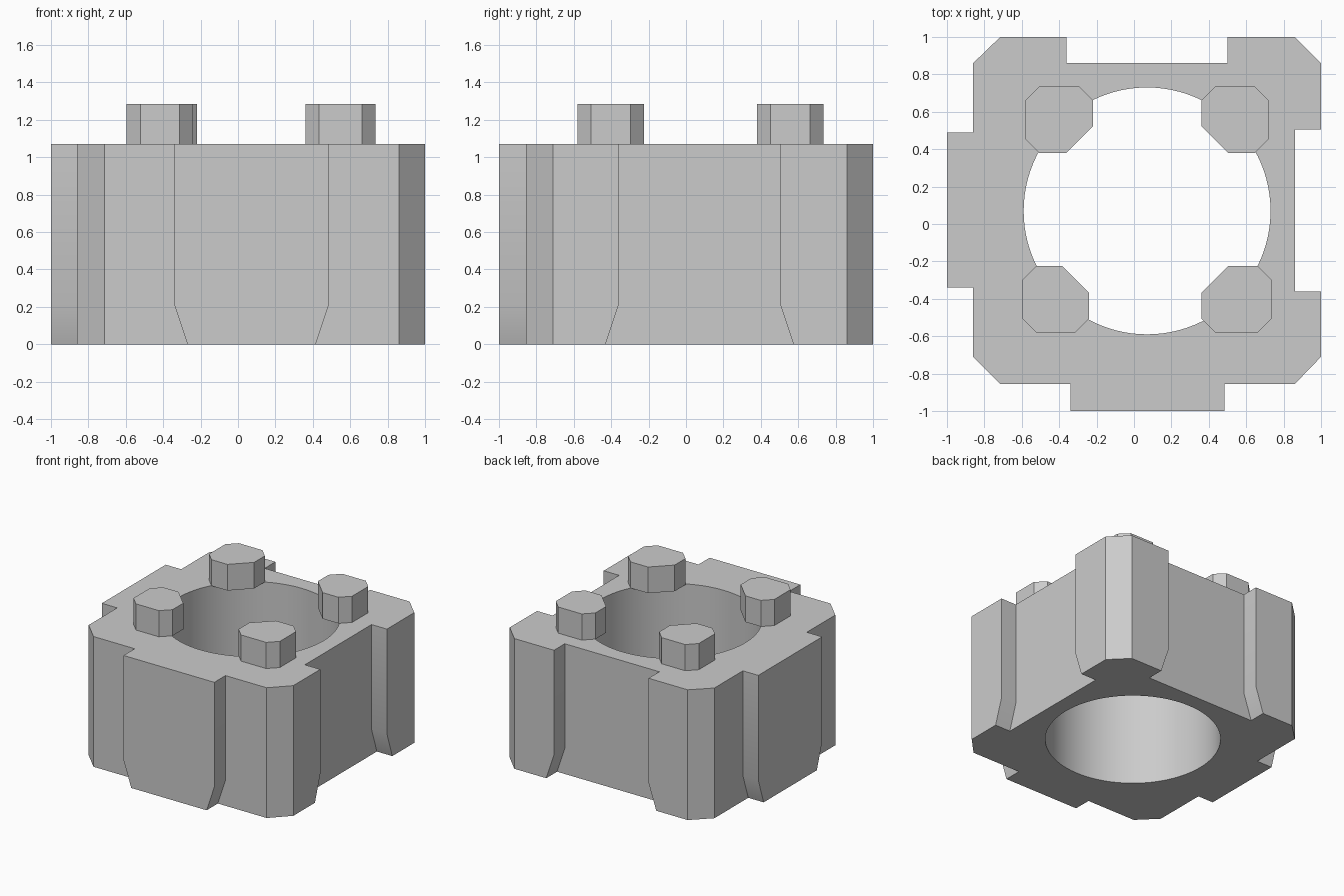
import bpy
import bmesh
import math

cube = bpy.data.objects.get("Cube")
if cube:
    bpy.data.objects.remove(cube, do_unlink=True)

CENTRE = 0.07        # axis of the bore, in x and y
BODY_TOP = 1.07
PEG_TOP = 1.285
TAPER_Z = 0.21
TAPER = 0.07

grey = bpy.data.materials.new("plain grey")
grey.use_nodes = True
colour = (0.6, 0.6, 0.6, 1)
grey.diffuse_color = colour
grey.node_tree.nodes["Principled BSDF"].inputs["Base Color"].default_value = colour


def loft(name, rings):
    """Closed solid through equal-length rings of (x, y, z) points."""
    bm = bmesh.new()
    loops = [[bm.verts.new(p) for p in ring] for ring in rings]
    n = len(loops[0])
    for low, high in zip(loops, loops[1:]):
        for i in range(n):
            j = (i + 1) % n
            bm.faces.new((low[i], low[j], high[j], high[i]))
    bm.faces.new(loops[0])
    bm.faces.new(loops[-1])
    bmesh.ops.recalc_face_normals(bm, faces=bm.faces)
    mesh = bpy.data.meshes.new(name)
    bm.to_mesh(mesh)
    bm.free()
    mesh.materials.append(grey)
    obj = bpy.data.objects.new(name, mesh)
    bpy.context.collection.objects.link(obj)
    return obj


def at(points, z):
    return [(x, y, z) for x, y in points]


def select_only(obj):
    bpy.ops.object.select_all(action='DESELECT')
    obj.select_set(True)
    bpy.context.view_layer.objects.active = obj


def narrowed(point):
    """Tabs on all four sides narrow toward the foot."""
    x, y = point
    if abs(x) < 0.6:
        x += math.copysign(TAPER, x * y)if x > 0 else -math.copysign(TAPER, y)
    elif abs(y) < 0.6:
        y += math.copysign(TAPER, x * y) if y > 0 else -math.copysign(TAPER, x)
    return x, y


# Body outline: tabs at front and left, paired corner tabs at back and right
outline = [
    (-0.715, 1), (-0.36, 1), (-0.36, 0.86), (0.5, 0.86), (0.5, 1), (0.86, 1),
    (1, 0.86), (1, 0.505), (0.86, 0.505), (0.86, -0.36), (1, -0.36), (1, -0.71),
    (0.86, -0.855), (0.485, -0.855), (0.485, -1), (-0.34, -1), (-0.34, -0.855),
    (-0.715, -0.855), (-0.86, -0.71), (-0.86, -0.34), (-1, -0.34), (-1, 0.49),
    (-0.86, 0.49), (-0.86, 0.86),
]
foot = [narrowed(p) for p in outline]
body = loft("body", [at(foot, 0), at(outline, TAPER_Z), at(outline, BODY_TOP)])

# Round bore through the body
circle = [(CENTRE + 0.66 * math.cos(math.tau * i / 96),
           CENTRE + 0.66 * math.sin(math.tau * i / 96)) for i in range(96)]
cutter = loft("bore_cutter", [at(circle, -0.2), at(circle, 1.5)])
cutter.hide_render = True
cut = body.modifiers.new("bore", 'BOOLEAN')
cut.operation = 'DIFFERENCE'
cut.solver = 'EXACT'
cut.object = cutter
select_only(body)
bpy.ops.object.modifier_apply(modifier=cut.name)
bpy.data.objects.remove(cutter, do_unlink=True)
bpy.ops.object.shade_smooth_by_angle(angle=math.radians(30))


def peg(name, x_in, x_out, y_in, y_out):
    """Eight-sided peg with a wider chamfer on the corner facing the bore."""
    sx = math.copysign(1, x_out - x_in)
    sy = math.copysign(1, y_out - y_in)
    big, small = 0.143, 0.073
    points = [
        (x_in + sx * big, y_in), (x_out - sx * small, y_in),
        (x_out, y_in + sy * small), (x_out, y_out - sy * small),
        (x_out - sx * small, y_out), (x_in + sx * small, y_out),
        (x_in, y_out - sy * small), (x_in, y_in + sy * big),
    ]
    loft(name, [at(points, BODY_TOP), at(points, PEG_TOP)])


# Four pegs standing on the rim and overhanging the bore
peg("peg_back_right", -0.22, -0.58, 0.38, 0.735)
peg("peg_back_left", 0.36, 0.72, 0.38, 0.735)
peg("peg_front_right", -0.24, -0.595, -0.225, -0.58)
peg("peg_front_left", 0.36, 0.735, -0.225, -0.58)
